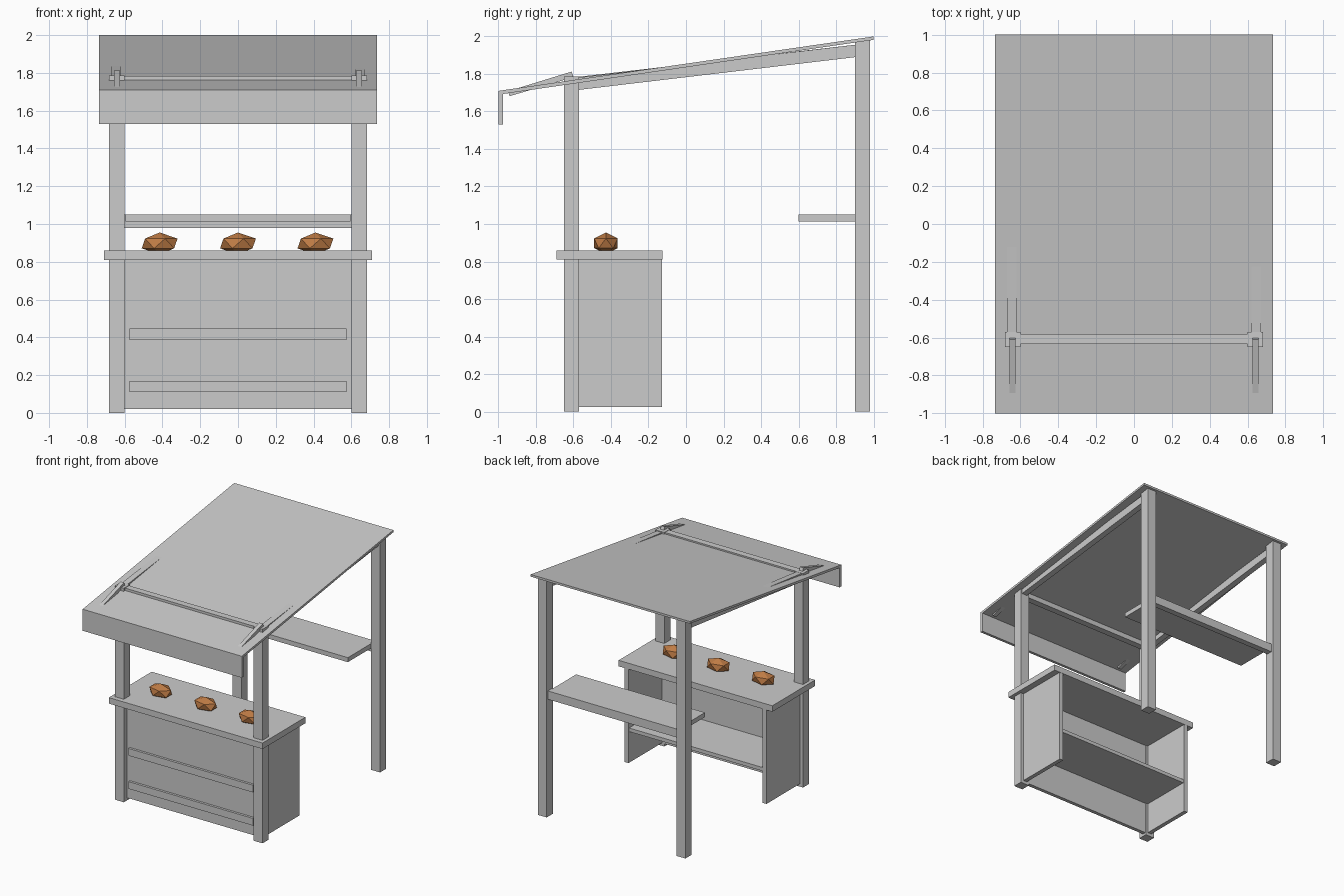
import bpy, bmesh

if "Cube" in bpy.data.objects:
    bpy.data.objects.remove(bpy.data.objects["Cube"])

def finish(name, bm):
    bmesh.ops.recalc_face_normals(bm, faces=bm.faces)
    me = bpy.data.meshes.new(name)
    bm.to_mesh(me)
    bm.free()
    ob = bpy.data.objects.new(name, me)
    bpy.context.collection.objects.link(ob)
    return ob

def slab(name, x0, x1, profile):
    """Extrude a y-z profile along x."""
    bm = bmesh.new()
    f = bm.faces.new([bm.verts.new((x0, y, z)) for y, z in profile])
    ext = bmesh.ops.extrude_face_region(bm, geom=[f])
    verts = [v for v in ext["geom"] if isinstance(v, bmesh.types.BMVert)]
    bmesh.ops.translate(bm, verts=verts, vec=(x1 - x0, 0, 0))
    return finish(name, bm)

def box(name, x, y, z):
    return slab(name, x[0], x[1], [(y[0], z[0]), (y[1], z[0]), (y[1], z[1]), (y[0], z[1])])

def span(side, a, b):
    return sorted((side * a, side * b))

# parts mirrored left and right
for side, label in ((-1, "left"), (1, "right")):
    post_x = span(side, 0.60, 0.682)
    box(f"front_post_{label}", post_x, (-0.65, -0.57), (0, 1.787))
    slab(f"back_post_{label}", *post_x, [(0.90, 0), (0.982, 0), (0.982, 1.982), (0.90, 1.972)])
    # sloping rail that just breaks through the roof near the front
    lift = 0.004 if side < 0 else 0.0
    slab(f"side_rail_{label}", *span(side, 0.62, 0.67),
         [(-0.60, 1.712), (0.92, 1.892), (0.92, 1.958), (-0.60, 1.778 + lift)])
    # short brace holding the front overhang
    slab(f"roof_brace_{label}", *span(side, 0.625, 0.657),
         [(-0.94, 1.682), (-0.60, 1.783), (-0.61, 1.813), (-0.95, 1.708)])
    box(f"counter_side_{label}", span(side, 0.62, 0.655), (-0.60, -0.127), (0.025, 0.815))

# roof
slab("roof", -0.735, 0.735, [(-1, 1.69), (1, 1.982), (1, 2.0), (-1, 1.71)])
box("front_valance", (-0.735, 0.735), (-1, -0.977), (1.53, 1.705))
box("front_beam", (-0.61, 0.61), (-0.635, -0.58), (1.71, 1.783))

# counter
box("counter_top", (-0.71, 0.71), (-0.69, -0.125), (0.81, 0.86))
box("counter_front", (-0.63, 0.63), (-0.605, -0.575), (0.02, 0.815))
box("counter_shelf", (-0.63, 0.63), (-0.58, -0.135), (0.285, 0.315))
for i, z in enumerate((0.11, 0.387)):
    box(f"front_trim_{i + 1}", (-0.575, 0.575), (-0.625, -0.60), (z, z + 0.06))

# back shelf
box("back_rail", (-0.61, 0.61), (0.915, 0.965), (0.98, 1.05))
box("back_shelf", (-0.595, 0.595), (0.60, 0.92), (1.012, 1.05))

# loaves on the counter
mat = bpy.data.materials.new("crust")
mat.diffuse_color = (0.52, 0.20, 0.06, 1)
mat.use_nodes = True
mat.node_tree.nodes["Principled BSDF"].inputs["Base Color"].default_value = mat.diffuse_color
for i, x in enumerate((-0.415, 0, 0.41)):
    bm = bmesh.new()
    bmesh.ops.create_icosphere(bm, subdivisions=1, radius=1)
    bmesh.ops.scale(bm, verts=bm.verts, vec=(0.106, 0.0735, 0.058))
    bmesh.ops.translate(bm, verts=bm.verts, vec=(x, -0.427, 0.897))
    finish(f"loaf_{i + 1}", bm).data.materials.append(mat)
